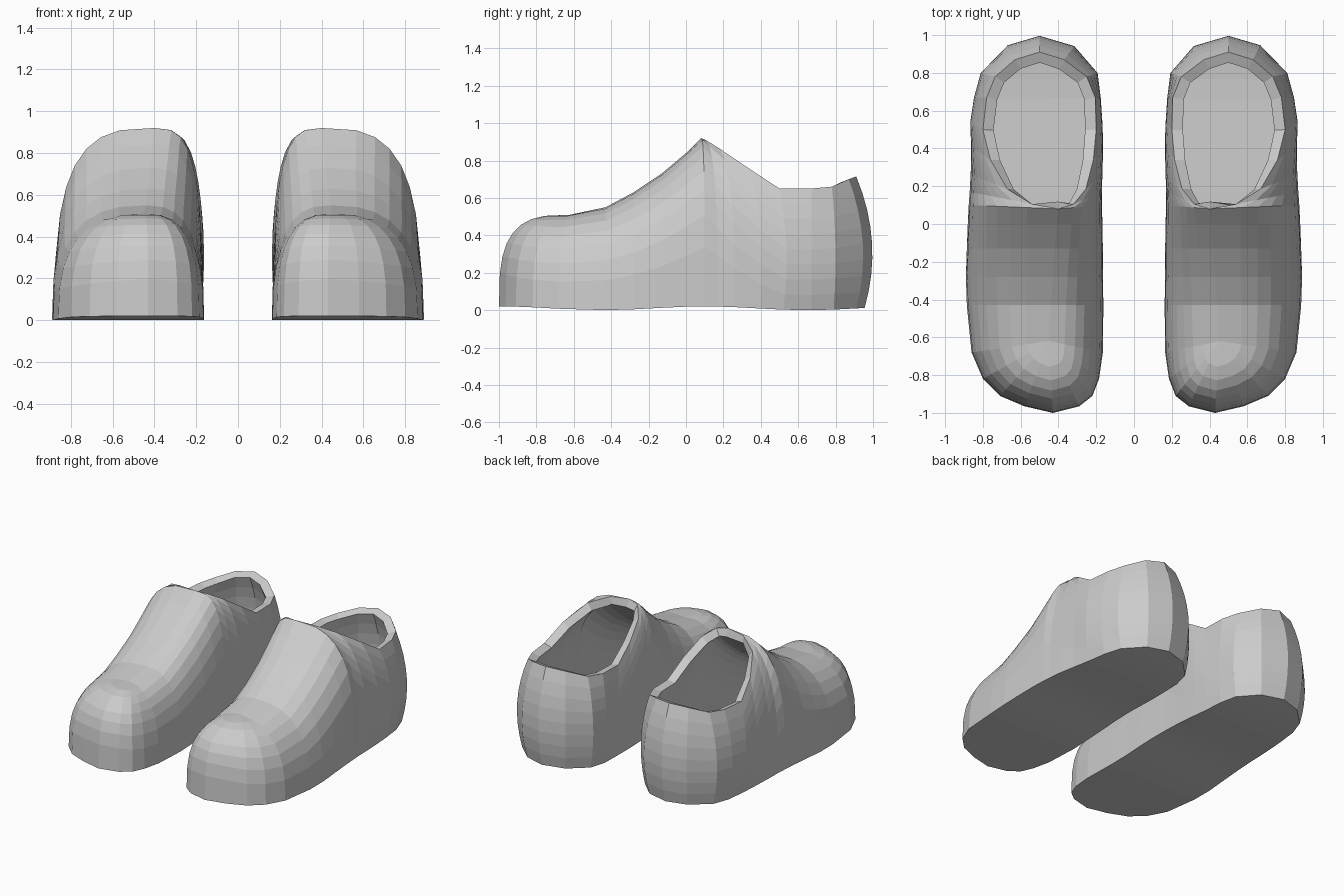
import bpy
import bmesh
from math import sin, cos, pi, dist

cube = bpy.data.objects.get("Cube")
if cube:
    bpy.data.objects.remove(cube, do_unlink=True)

grey = bpy.data.materials.new("plain grey")
grey.use_nodes = True
GREY = (0.6, 0.6, 0.6, 1.0)
grey.diffuse_color = GREY
grey.node_tree.nodes["Principled BSDF"].inputs["Base Color"].default_value = GREY

ROWS = 8            # facets from the sole up to the top line
HEEL_ROUND = 0.62   # arch exponent where the throat opens

# Toe: sole (outer x, inner x, y), arch exponent; all fan up to one point
TOE_TOP = (0.45, -0.62, 0.51)
TOE = [(.43, .43, -1, .63), (.58, .29, -.965, .65), (.71, .22, -.91, .7),
       (.8, .185, -.82, .74), (.86, .165, -.68, .76)]

# Instep: sole (outer x, inner x, y), centre line (x, y, z), arch exponent
INSTEP = [(.885, .162, -.43, .44, -.43, .55, .76),
          (.89, .165, -.28, .43, -.28, .63, .75),
          (.885, .165, -.13, .42, -.13, .73, .72),
          (.88, .167, 0, .41, 0, .84, .68),
          (.875, .17, .1, .4, .08, .92, .64)]

# Heel: sole (outer x, inner x, y), rim (outer x, inner x, y, z), wall blend
HEEL = [(.87, .171, .17, .54, .32, .105, .91, .25),
        (.865, .172, .26, .67, .255, .185, .86, .5),
        (.85, .176, .4, .76, .215, .34, .755, .8),
        (.835, .183, .52, .8, .2, .5, .65, 1),
        (.815, .19, .67, .78, .205, .67, .65, 1),
        (.775, .22, .79, .735, .25, .78, .66, 1),
        (.65, .34, .91, .63, .37, .87, .70, 1),
        (.5, .5, .955, .5, .5, .91, .715, 1)]


def stations(inner):
    """Sole point, top point, arch exponent and wall blend along one side."""
    for row in TOE:
        yield (row[inner], row[2]), TOE_TOP, row[3], 0
    for row in INSTEP:
        yield (row[inner], row[2]), row[3:6], row[6], 0
    for row in HEEL:
        top = (row[3 + inner], row[5], row[6])
        yield (row[inner], row[2]), top, HEEL_ROUND, row[7]


def column(sole, top, roundness, blend):
    """Points from the sole edge up to the centre line or the rim."""
    base = 0.01 + 0.01 * cos(2 * pi * (sole[1] + 1) / 1.1)
    bulge = min(5.5, 0.25 / dist(sole, top[:2]))
    points = []
    for i in range(ROWS + 1):
        u = i / ROWS
        arch_out = cos(u * pi / 2) ** roundness if i < ROWS else 0
        arch_up = sin(u * pi / 2) ** roundness
        wall_out = 1 - u + bulge * u * (1 - u)
        out = arch_out + (wall_out - arch_out) * blend
        up = arch_up + (u - arch_up) * blend
        points.append((top[0] + (sole[0] - top[0]) * out,
                       top[1] + (sole[1] - top[1]) * out,
                       base + (top[2] - base) * up))
    return points


def build_shoe(name, side):
    bm = bmesh.new()
    shared = {}

    def vert(p):
        key = tuple(round(c, 4) for c in p)
        if key not in shared:
            shared[key] = bm.verts.new((p[0] * side, p[1], p[2]))
        return shared[key]

    def face(*corners):
        unique = list(dict.fromkeys(corners))
        if len(unique) > 2:
            bm.faces.new(unique)

    halves = [[[vert(p) for p in column(*s)] for s in stations(inner)]
              for inner in (0, 1)]
    # Upper
    for half in halves:
        for a, b in zip(half, half[1:]):
            for i in range(ROWS):
                face(a[i], b[i], b[i + 1], a[i + 1])
    # Sole
    outer, inner = halves
    for i in range(len(outer) - 1):
        face(outer[i][0], outer[i + 1][0], inner[i + 1][0], inner[i][0])

    bmesh.ops.recalc_face_normals(bm, faces=bm.faces)
    mesh = bpy.data.meshes.new(name)
    bm.to_mesh(mesh)
    bm.free()
    mesh.materials.append(grey)
    shoe = bpy.data.objects.new(name, mesh)
    bpy.context.collection.objects.link(shoe)
    # Hollow wall with a flat rim and an insole
    shell = shoe.modifiers.new("wall", "SOLIDIFY")
    shell.thickness = 0.06
    shell.offset = -1


build_shoe("left_shoe", 1)
build_shoe("right_shoe", -1)
